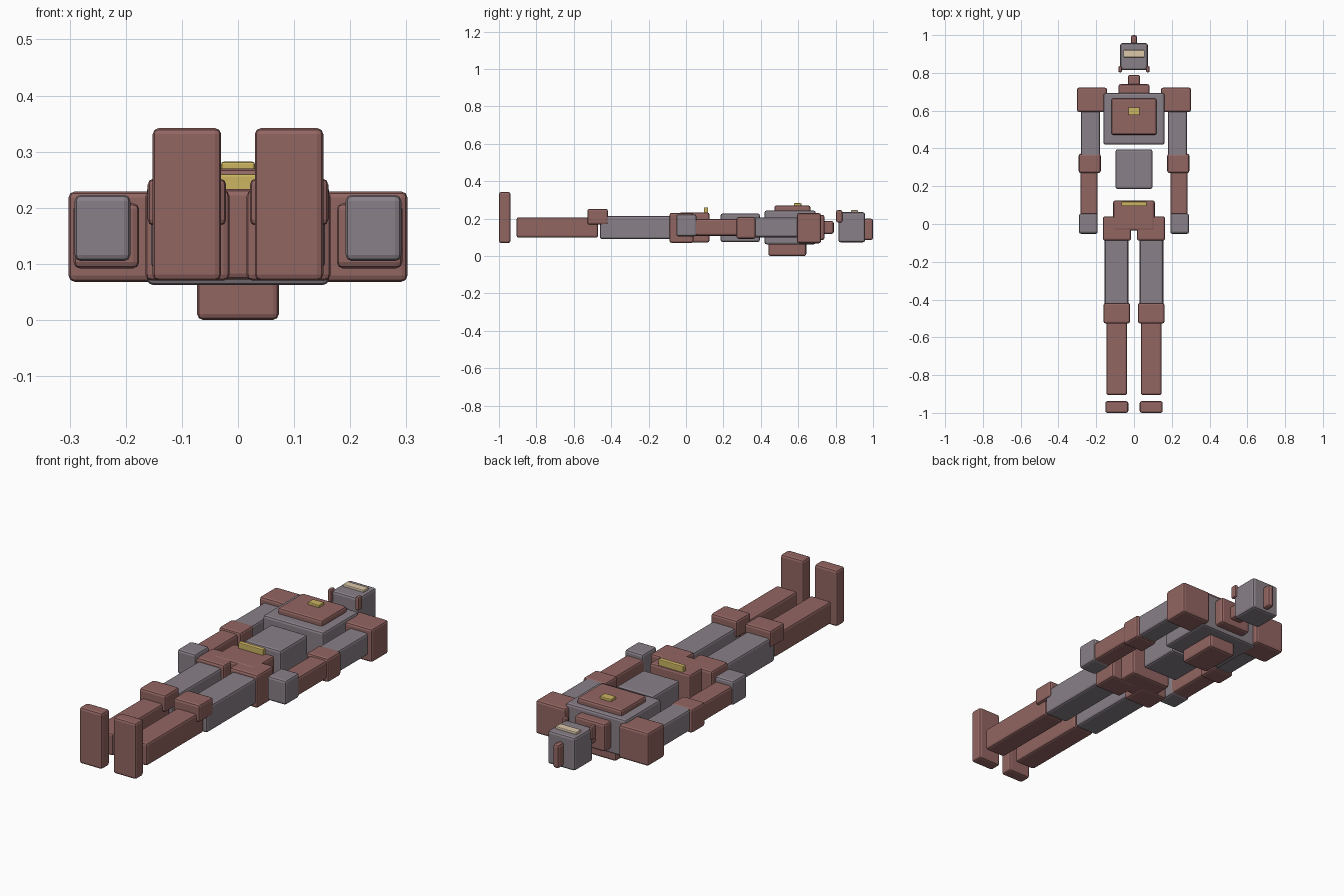
import bpy, bmesh


def material(name, rgb):
    m = bpy.data.materials.new(name)
    m.diffuse_color = (*rgb, 1)
    return m


RED = material("dull_red", (0.29, 0.132, 0.122))
GREY = material("warm_grey", (0.25, 0.216, 0.246))
GOLD = material("gold", (0.60, 0.46, 0.12))
CREAM = material("cream", (0.72, 0.58, 0.40))


def box(name, mat, x, y, z, bevel=0.011):
    """Rounded box spanning the given (low, high) ranges."""
    bm = bmesh.new()
    bmesh.ops.create_cube(bm, size=1)
    for v in bm.verts:
        v.co = [r[0] if c < 0 else r[1] for c, r in zip(v.co, (x, y, z))]
    me = bpy.data.meshes.new(name)
    bm.to_mesh(me)
    bm.free()
    me.materials.append(mat)
    ob = bpy.data.objects.new(name, me)
    bpy.context.collection.objects.link(ob)
    mod = ob.modifiers.new("rounded_edges", 'BEVEL')
    mod.width = bevel
    mod.segments = 2
    return ob


def middle(name, mat, half, y, z, bevel=0.011):
    box(name, mat, (-half, half), y, z, bevel)


def pair(name, mat, x, y, z, bevel=0.011):
    box("right_" + name, mat, x, y, z, bevel)
    box("left_" + name, mat, (-x[1], -x[0]), y, z, bevel)


# Head, visor, crest and ears
middle("head", GREY, 0.073, (0.815, 0.957), (0.073, 0.234))
middle("visor", CREAM, 0.056, (0.882, 0.92), (0.22, 0.245), 0.004)
middle("crest", RED, 0.016, (0.95, 1.0), (0.085, 0.2), 0.012)
pair("ear", RED, (0.063, 0.083), (0.803, 0.836), (0.18, 0.245), 0.008)

# Neck and torso
middle("neck", RED, 0.032, (0.72, 0.79), (0.118, 0.187))
middle("collar", RED, 0.083, (0.66, 0.74), (0.085, 0.22))
middle("chest", GREY, 0.162, (0.42, 0.693), (0.062, 0.243))
middle("chest_plate", RED, 0.12, (0.472, 0.665), (0.21, 0.27))
middle("chest_emblem", GOLD, 0.03, (0.577, 0.617), (0.26, 0.282), 0.004)
middle("backpack", RED, 0.073, (0.44, 0.643), (0.0, 0.09))
middle("abdomen", GREY, 0.098, (0.185, 0.395), (0.075, 0.227))

# Pelvis and belt
middle("pelvis", RED, 0.11, (-0.035, 0.125), (0.072, 0.233))
middle("belt_buckle", GOLD, 0.067, (0.095, 0.118), (0.215, 0.26), 0.004)

# Arms
pair("shoulder", RED, (0.143, 0.302), (0.593, 0.722), (0.068, 0.229))
pair("upper_arm", GREY, (0.18, 0.28), (0.33, 0.65), (0.1, 0.206))
pair("elbow", RED, (0.176, 0.293), (0.27, 0.372), (0.092, 0.208))
pair("forearm", RED, (0.193, 0.284), (0.03, 0.31), (0.108, 0.198))
pair("hand", GREY, (0.192, 0.291), (-0.052, 0.056), (0.105, 0.223))

# Legs
pair("hip", RED, (0.015, 0.165), (-0.088, 0.04), (0.07, 0.231))
pair("thigh", GREY, (0.03, 0.155), (-0.46, -0.03), (0.09, 0.214))
pair("knee", RED, (0.021, 0.161), (-0.527, -0.417), (0.168, 0.252))
pair("shin", RED, (0.036, 0.146), (-0.906, -0.47), (0.098, 0.207))
pair("foot", RED, (0.03, 0.152), (-1.0, -0.938), (0.07, 0.342))
